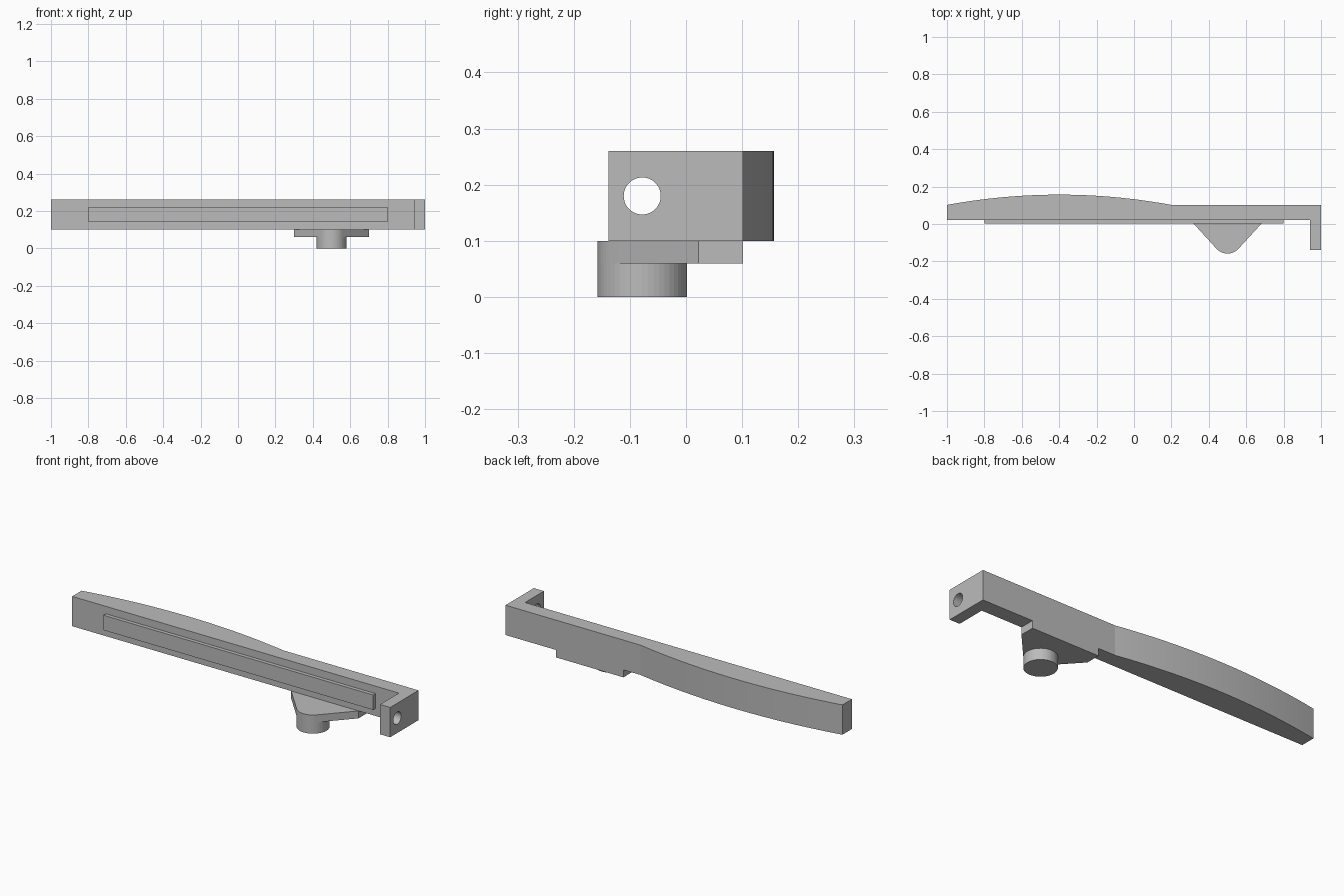
import bpy, bmesh, math
from mathutils import Matrix

old = bpy.data.objects.get("Cube")
if old:
    bpy.data.objects.remove(old, do_unlink=True)

grey = bpy.data.materials.new("plain grey")
grey.use_nodes = True
colour = (0.5, 0.5, 0.5, 1)
grey.diffuse_color = colour
grey.node_tree.nodes["Principled BSDF"].inputs["Base Color"].default_value = colour


def finish(name, bm):
    bmesh.ops.recalc_face_normals(bm, faces=bm.faces[:])
    mesh = bpy.data.meshes.new(name)
    bm.to_mesh(mesh)
    bm.free()
    mesh.materials.append(grey)
    obj = bpy.data.objects.new(name, mesh)
    bpy.context.collection.objects.link(obj)
    return obj


def extrude_outline(name, outline, low, high):
    """Prism from an outline seen from above."""
    bm = bmesh.new()
    face = bm.faces.new([bm.verts.new((x, y, low)) for x, y in outline])
    new = bmesh.ops.extrude_face_region(bm, geom=[face])["geom"]
    bmesh.ops.translate(bm, vec=(0, 0, high - low),
                        verts=[v for v in new if isinstance(v, bmesh.types.BMVert)])
    return finish(name, bm)


def cylinder(name, radius, depth, matrix):
    bm = bmesh.new()
    bmesh.ops.create_cone(bm, cap_ends=True, segments=48, radius1=radius,
                          radius2=radius, depth=depth, matrix=matrix)
    return finish(name, bm)


def smooth(obj):
    bpy.ops.object.select_all(action="DESELECT")
    obj.select_set(True)
    bpy.context.view_layer.objects.active = obj
    bpy.ops.object.shade_smooth_by_angle(angle=math.radians(5))


FRONT, BACK = 0.022, 0.102

# Lever body: bowed back, straight front, end arm turned forward
steps = 32
bow = []
for i in range(steps + 1):
    t = 1 - 2 * i / steps
    bow.append((-0.4 + 0.6 * t, BACK + 0.055 * (1 - t * t)))
outline = [(-1, FRONT), (0.94, FRONT), (0.94, -0.138), (1, -0.138), (1, BACK)] + bow
lever = extrude_outline("lever_body", outline, 0.1, 0.26)

# Pivot hole through the end arm
cutter = cylinder("hole_cutter", 0.033, 0.2,
                  Matrix.Translation((0.97, -0.078, 0.18)) @ Matrix.Rotation(math.pi / 2, 4, "Y"))
cutter.hide_render = True
cutter.hide_viewport = True
cut = lever.modifiers.new("pivot hole", "BOOLEAN")
cut.operation = "DIFFERENCE"
cut.solver = "EXACT"
cut.object = cutter
bpy.context.view_layer.objects.active = lever
bpy.ops.object.modifier_apply(modifier=cut.name)
bpy.data.objects.remove(cutter, do_unlink=True)
smooth(lever)

# Raised grip strip on the front
strip = [(-0.8, 0.002), (0.8, 0.002), (0.8, FRONT), (-0.8, FRONT)]
extrude_outline("grip_strip", strip, 0.14, 0.22)

# Bracket under the lever, tapering tangentially to a round nose
cx, cy, r = 0.5, -0.078, 0.08
dx, dy = 0.2, FRONT - cy
end = math.atan2(dy, dx) - math.acos(r / math.hypot(dx, dy))
start = -math.pi - end
nose = []
for i in range(17):
    a = start + (end - start) * i / 16
    nose.append((cx + r * math.cos(a), cy + r * math.sin(a)))
bracket = [(cx - dx, BACK), (cx - dx, FRONT)] + nose + [(cx + dx, FRONT), (cx + dx, BACK)]
smooth(extrude_outline("bracket_plate", bracket, 0.06, 0.1))

# Round peg below the bracket
smooth(cylinder("pivot_peg", r, 0.06, Matrix.Translation((cx, cy, 0.03))))
